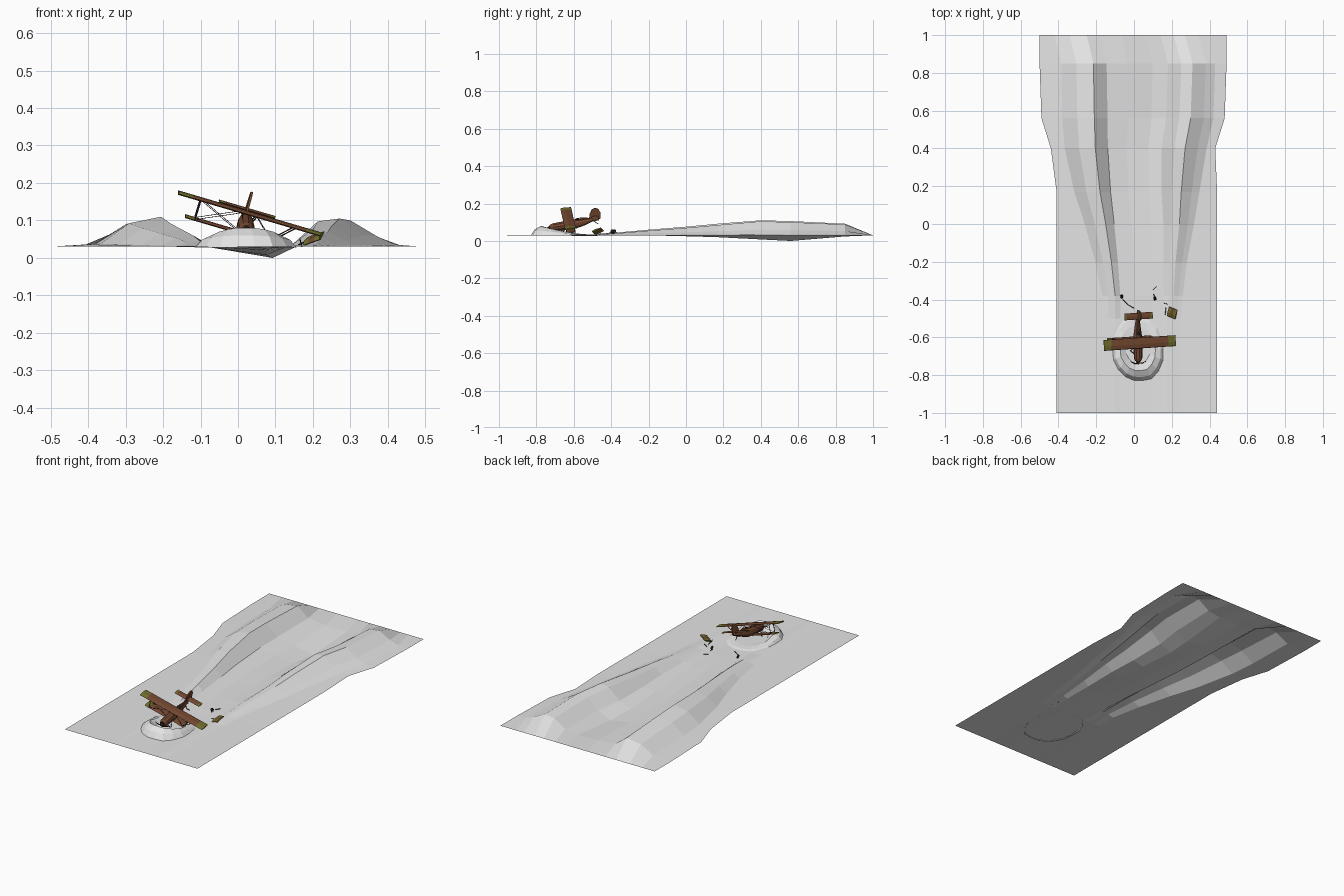
import bpy, bmesh, math, random
from mathutils import Matrix, Vector

if "Cube" in bpy.data.objects:
    bpy.data.objects.remove(bpy.data.objects["Cube"])
random.seed(4)


def colour(name, rgb):
    m = bpy.data.materials.new(name)
    m.diffuse_color = (*rgb, 1)
    m.use_nodes = True
    m.node_tree.nodes["Principled BSDF"].inputs["Base Color"].default_value = m.diffuse_color
    return m


SNOW = colour("snow", (0.78, 0.78, 0.78))
BROWN = colour("rust brown", (0.18, 0.068, 0.032))
OLIVE = colour("olive", (0.17, 0.16, 0.025))
DARK = colour("dark wood", (0.04, 0.022, 0.016))
BLACK = colour("rubber", (0.015, 0.015, 0.015))


def finish(name, bm, mats, M=Matrix(), rule=None, recalc=True):
    if recalc:
        bmesh.ops.recalc_face_normals(bm, faces=bm.faces)
    if rule:
        for f in bm.faces:
            f.material_index = rule(f.calc_center_median())
    bm.transform(M)
    me = bpy.data.meshes.new(name)
    bm.to_mesh(me)
    bm.free()
    for m in mats:
        me.materials.append(m)
    ob = bpy.data.objects.new(name, me)
    bpy.context.collection.objects.link(ob)
    return ob


def loft(name, rings, mats, M=Matrix(), rule=None):
    """Closed skin through equal-sized rings of points, with end caps."""
    bm = bmesh.new()
    vs = [[bm.verts.new(p) for p in r] for r in rings]
    n = len(vs[0])
    for a, b in zip(vs, vs[1:]):
        for i in range(n):
            j = (i + 1) % n
            bm.faces.new((a[i], a[j], b[j], b[i]))
    bm.faces.new(vs[0])
    bm.faces.new(vs[-1])
    return finish(name, bm, mats, M, rule)


def rod(name, a, b, r, mat, M=Matrix(), sides=5, r2=None):
    a, b = Vector(a), Vector(b)
    bm = bmesh.new()
    bmesh.ops.create_cone(bm, cap_ends=True, segments=sides, radius1=r,
                          radius2=r if r2 is None else r2, depth=(b - a).length)
    T = Matrix.Translation((a + b) / 2) @ (b - a).to_track_quat('Z', 'Y').to_matrix().to_4x4()
    return finish(name, bm, [mat], M @ T)


def wing(name, x0, x1, y, z, chord, thick, tip, M):
    """Airfoil slab along x; olive where |x| is past tip."""
    prof = [(-.5, 0), (-.42, .4), (-.1, .6), (.5, .15), (.5, -.15), (-.42, -.4)]
    xs = sorted({x0, x1, *[t for t in (-tip, tip) if x0 < t < x1]})
    rings = [[(x, y + p * chord, z + q * thick) for p, q in prof] for x in xs]
    return loft(name, rings, [BROWN, OLIVE], M, lambda c: int(abs(c.x) > tip + 1e-4))


# Snow field: cross-sections that follow two ridges beside a furrow
# y, left edge, right edge, left crest x, right crest x, heights, width, furrow
stations = [
    (1, -.5, .49, -.25, .27, 0, 0, 1, 0),
    (.85, -.5, .49, -.215, .31, .062, .058, 1, -.006),
    (.56, -.49, .48, -.21, .30, .076, .07, 1, -.03),
    (.4, -.44, .43, -.205, .27, .08, .075, .95, -.022),
    (.17, -.41, .44, -.18, .25, .062, .055, .8, -.01),
    (0, -.41, .44, -.15, .24, .046, .04, .65, -.005),
    (-.2, -.41, .44, -.12, .22, .03, .025, .5, 0),
    (-.38, -.41, .44, -.10, .21, .014, .01, .4, 0),
    (-.5, -.41, .44, -.10, .20, .004, .004, .4, -.003),
    (-1, -.41, .44, -.10, .20, 0, 0, .4, 0)]
bm = bmesh.new()
rows = []
for y, el, er, lc, rc, hl, hr, w, dip in stations:
    lf, rf = lc + .07 * w, rc - .13 * w
    pts = [(el, 0), (lc - .17 * w, hl * .1), (lc - .09 * w, hl * .78), (lc, hl),
           (lf, hl * .15), (lf + (rf - lf) * .35, dip * .3), (lf + (rf - lf) * .75, dip),
           (rf, hr * .1), (rc - .06 * w, hr * .9), (rc, hr), (rc + .07 * w, hr * .4),
           (rc + .12 * w, hr * .08), (er, 0)]
    rows.append([bm.verts.new((x, y, .03 + h)) for x, h in pts])
for a, b in zip(rows, rows[1:]):
    for i in range(len(a) - 1):
        bm.faces.new((a[i], b[i], b[i + 1], a[i + 1]))
finish("snow_field", bm, [SNOW], recalc=False)

# Pushed-up snow around the nose, highest in front
bm = bmesh.new()
N = 18
rings = [[] for _ in range(4)]
for i in range(N):
    a = 2 * math.pi * i / N
    h = .006 + .045 * (.5 - .5 * math.sin(a)) ** 1.5
    k = random.uniform(.95, 1.05)
    for ring, (r, z) in zip(rings, [(1, .028), (.88, .03 + h * .6), (.68, .03 + h), (.46, .036)]):
        ring.append(bm.verts.new((.02 + .14 * r * k * math.cos(a), -.66 + .178 * r * k * math.sin(a), z)))
for a, b in zip(rings, rings[1:]):
    for i in range(N):
        j = (i + 1) % N
        bm.faces.new((a[i], a[j], b[j], b[i]))
bm.faces.new(rings[-1])
finish("snow_mound", bm, [SNOW], recalc=False)

# Biplane frame: nose down, right side low
P = (Matrix.Translation((.02, -.62, .087)) @ Matrix.Rotation(math.radians(1.5), 4, 'Z')
     @ Matrix.Rotation(math.radians(8), 4, 'X') @ Matrix.Rotation(math.radians(16.5), 4, 'Y'))

# Fuselage
secs = [(-.105, .016, -.018, .015), (-.092, .022, -.024, .02), (-.03, .024, -.027, .024),
        (.03, .022, -.026, .026), (.075, .016, -.016, .023), (.12, .010, 0, .021), (.165, .003, .01, .02)]
body = []
for y, w, lo, hi in secs:
    body.append([(w * math.cos(t), y, (lo + hi) / 2 + (hi - lo) / 2 * math.sin(t))
                 for t in [2 * math.pi * (i + .5) / 10 for i in range(10)]])
loft("fuselage", body, [BROWN], P)

# Cockpit opening and headrest
rod("cockpit", (0, .042, .022), (0, .042, .0275), .011, BLACK, P, 10)
rod("headrest", (0, .055, .024), (0, .1, .02), .009, BROWN, P, 8, .004)

# Engine, spinner and bent propeller
rod("engine", (0, -.103, -.001), (0, -.112, -.001), .013, DARK, P, 10)
rod("spinner", (0, -.112, -.001), (0, -.125, -.001), .006, BROWN, P, 8, .001)
for s in (-1, 1):
    rod("propeller_blade", (0, -.118, 0), (s * .022, -.118, s * .004), .003, DARK, P)
    rod("propeller_tip", (s * .022, -.118, s * .004), (s * .04, -.108, s * .008), .003, DARK, P, 5, .0015)

# Wings; the lower right one is snapped off
wing("upper_wing", -.198, .198, -.006, .035, .058, .009, .157, P)
wing("lower_left_wing", -.162, -.015, -.002, -.021, .05, .008, .135, P)
wing("lower_right_stub", .015, .082, -.002, -.021, .05, .008, .135, P)

# Tail
wing("tailplane", -.078, .078, .137, .026, .036, .006, .066, P)
fin = [(.105, .018), (.112, .045), (.125, .066), (.142, .073), (.16, .066), (.169, .045), (.167, .012)]
loft("fin", [[(x, y, z) for y, z in fin] for x in (-.003, .003)], [BROWN], P)
rod("tail_skid", (0, .125, .004), (0, .15, -.018), .002, DARK, P)

# Wing struts and bracing wires
for y in (-.024, .016):
    rod("outer_strut_left", (-.135, y, -.02), (-.135, y, .034), .0018, DARK, P)
    rod("outer_strut_right", (.075, y, -.02), (.13, y, .034), .0018, DARK, P)
    for s in (-1, 1):
        rod("cabane_strut", (s * .014, y, .018), (s * .022, y, .034), .0018, DARK, P)
    rod("wire", (-.13, y, .032), (-.022, y, -.016), .0009, DARK, P)
    rod("wire", (-.13, y, -.018), (-.022, y, .032), .0009, DARK, P)
    rod("wire", (.075, y, -.018), (.022, y, .032), .0009, DARK, P)

# Crushed undercarriage
for s in (-1, 1):
    for y in (-.07, -.035):
        rod("gear_strut", (s * .014, y, -.022), (s * .03, -.055, -.042), .002, DARK, P)

# Torn wing tip lying in the snow
T = (Matrix.Translation((.202, -.47, .05)) @ Matrix.Rotation(math.radians(-14), 4, 'Z')
     @ Matrix.Rotation(math.radians(22), 4, 'X') @ Matrix.Rotation(math.radians(-20), 4, 'Y'))
wing("broken_wing_tip", -.024, .026, 0, 0, .054, .009, .008, T @ Matrix.Translation((0, 0, .002)))

# Torn-off wheels and broken sticks
for x, y in ((-.065, -.385), (.11, -.395)):
    rod("loose_wheel", (x - .004, y, .05), (x + .004, y + .002, .053), .01, BLACK, sides=10)
sticks = [((-.06, -.4, .045), (-.03, -.43, .037)), ((-.025, -.432, .036), (0, -.445, .04)),
          ((.1, -.35, .033), (.12, -.33, .036)), ((.16, -.42, .035), (.18, -.425, .042)),
          ((.17, -.44, .03), (.165, -.48, .05)), ((.11, -.4, .04), (.105, -.37, .045))]
for a, b in sticks:
    rod("broken_stick", a, b, .0018, DARK)
